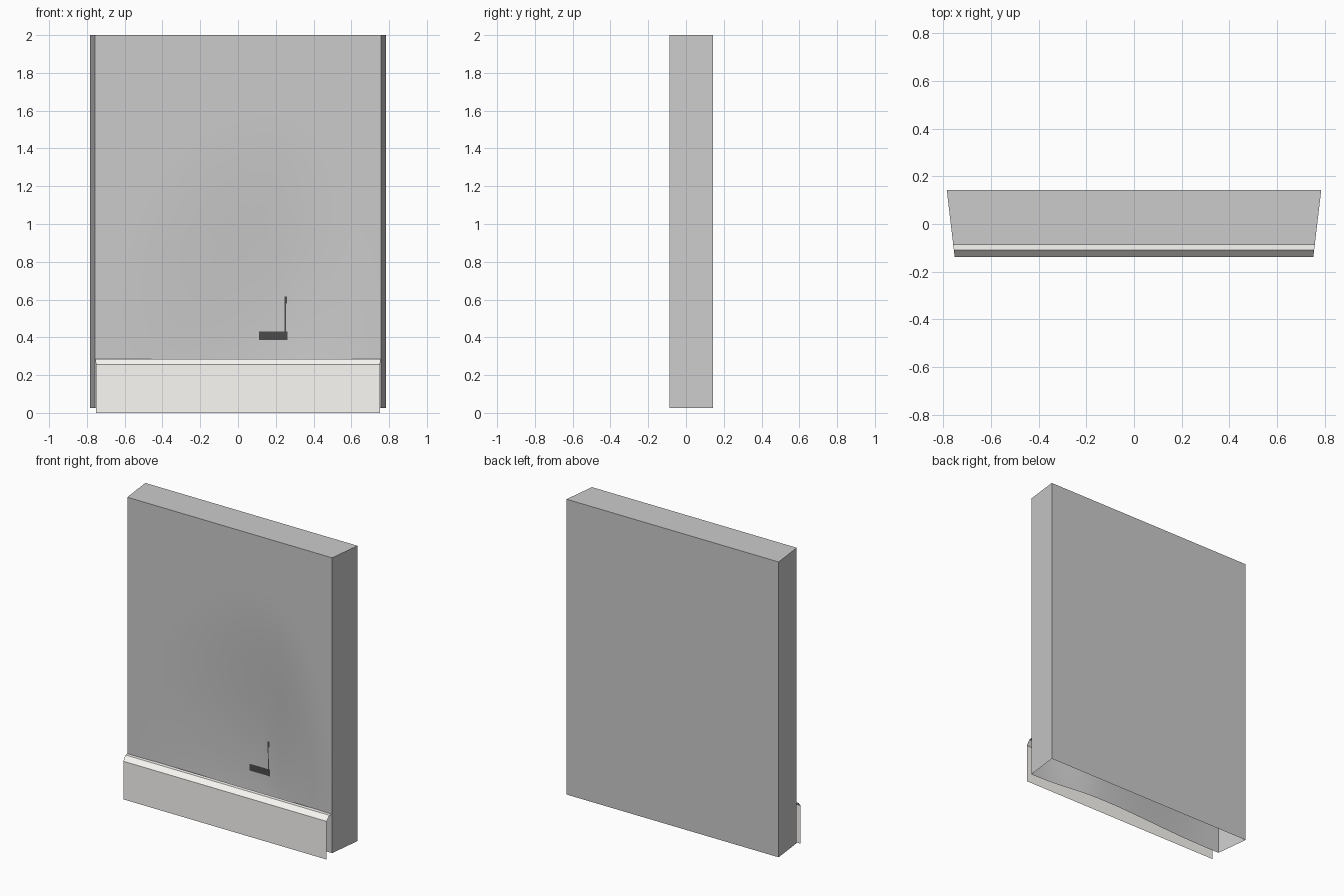
import bpy, bmesh
from math import cos, pi

if "Cube" in bpy.data.objects:
    bpy.data.objects.remove(bpy.data.objects["Cube"])

FRONT, BACK, LOW, TOP = -0.088, 0.142, 0.025, 2.0

def half(y):
    """Half width of the tapered segment at depth y."""
    return 0.768 + 0.118 * y

def wall_y(x, z):
    """Front surface depth: a broad, shallow dent low on the right."""
    u = (x - 0.22) / (0.52 if x > 0.22 else 0.93)
    v = (z - 0.4) / (1.25 if z > 0.4 else 1.0)
    t = min(1, (u * u + v * v) ** 0.5)
    return FRONT + 0.055 * cos(t * pi / 2) ** 2

def colour(name, rgb):
    m = bpy.data.materials.new(name)
    m.diffuse_color = (*rgb, 1)
    m.use_nodes = True
    m.node_tree.nodes["Principled BSDF"].inputs["Base Color"].default_value = m.diffuse_color
    return m

def finish(name, bm, mat):
    me = bpy.data.meshes.new(name)
    bm.to_mesh(me)
    bm.free()
    ob = bpy.data.objects.new(name, me)
    bpy.context.collection.objects.link(ob)
    me.materials.append(mat)
    return ob

def patch(bm, point, nu, nv):
    """Grid of quads through point(u, v), with u and v from 0 to 1."""
    vs = [[bm.verts.new(point(i / nu, j / nv)) for i in range(nu + 1)] for j in range(nv + 1)]
    for a, b in zip(vs, vs[1:]):
        for i in range(nu):
            bm.faces.new((a[i], a[i + 1], b[i + 1], b[i])).smooth = True

grey = colour("light_grey", (0.88, 0.88, 0.89))
cream = colour("cream", (0.97, 0.95, 0.92))
dark = colour("dark_grey", (0.07, 0.07, 0.07))

# Tapered wall shell, open underneath and at the front
bm = bmesh.new()
plan = [(half(FRONT), FRONT), (half(BACK), BACK), (-half(BACK), BACK), (-half(FRONT), FRONT)]
lo = [bm.verts.new((x, y, LOW)) for x, y in plan]
hi = [bm.verts.new((x, y, TOP)) for x, y in plan]
for i in range(3):
    bm.faces.new((lo[i], lo[i + 1], hi[i + 1], hi[i]))
bm.faces.new(hi)
finish("wall_shell", bm, grey)

# Dented front surface
def front_point(u, v):
    x, z = (2 * u - 1) * half(FRONT), LOW + v * (TOP - LOW)
    return x, wall_y(x, z), z

bm = bmesh.new()
patch(bm, front_point, 30, 40)
finish("wall_front", bm, grey)

# Skirting board: front plate, chamfer and top ledge, open at the ends
bm = bmesh.new()
profile = [(-0.138, 0), (-0.138, 0.255), (-0.11, 0.285), (-0.084, 0.285)]
rows = [[bm.verts.new((s * half(y), y, z)) for s in (-1, 1)] for y, z in profile]
for a, b in zip(rows, rows[1:]):
    bm.faces.new((a[0], a[1], b[1], b[0]))
finish("skirting_board", bm, cream)

# Small flat dark marks lying on the dented surface
for name, x0, x1, z0, z1 in (("mark_bar", 0.11, 0.262, 0.385, 0.43),
                             ("mark_stem", 0.246, 0.253, 0.43, 0.58),
                             ("mark_tip", 0.246, 0.26, 0.58, 0.617)):
    bm = bmesh.new()
    def mark_point(u, v):
        x, z = x0 + u * (x1 - x0), z0 + v * (z1 - z0)
        return x, wall_y(x, z) - 0.002, z
    patch(bm, mark_point, 4, 4)
    finish(name, bm, dark)
